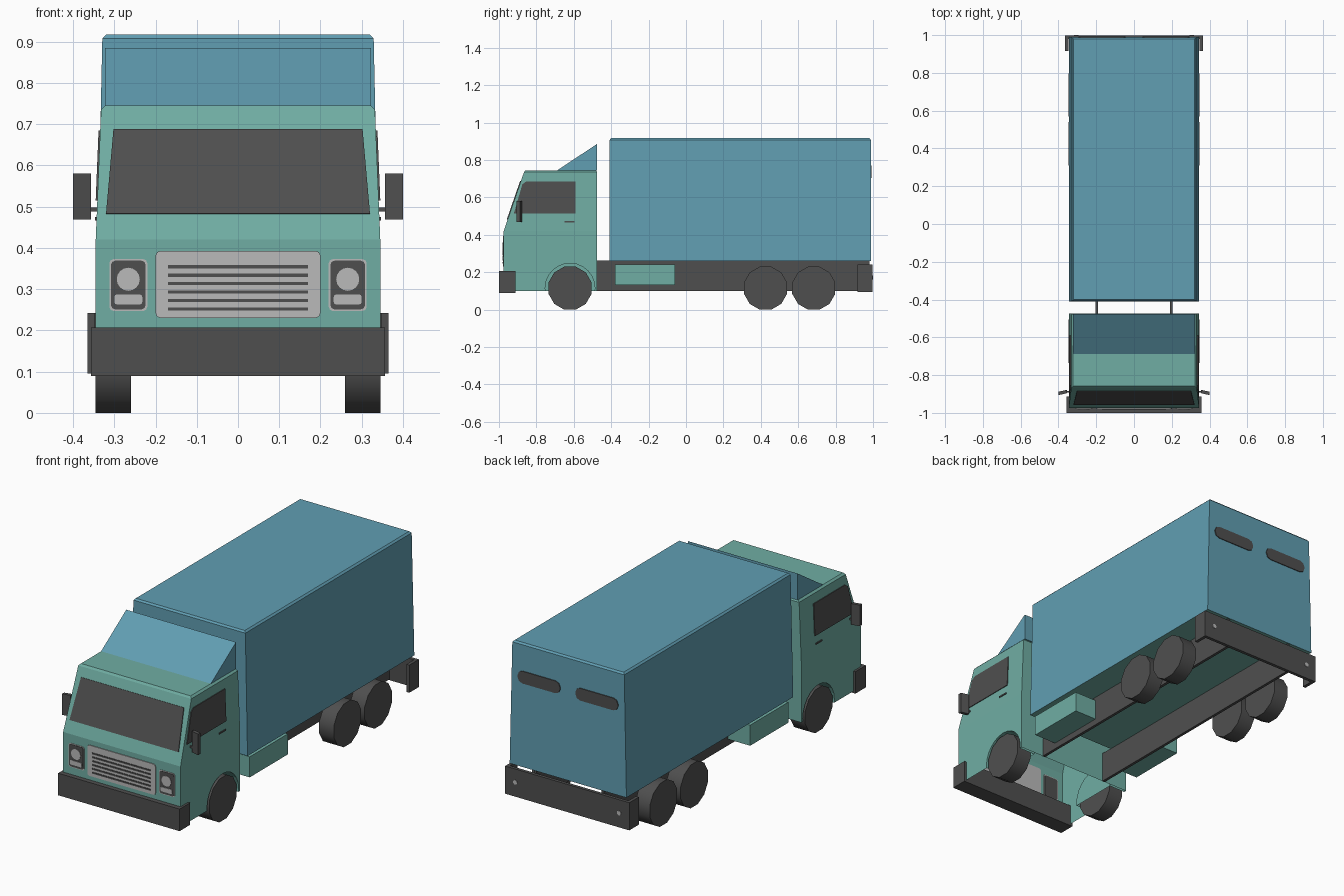
import bpy, bmesh, math
from mathutils import Vector

if "Cube" in bpy.data.objects:
    bpy.data.objects.remove(bpy.data.objects["Cube"])


def material(name, rgb):
    m = bpy.data.materials.new(name)
    lin = [((c + 0.055) / 1.055) ** 2.4 for c in rgb]
    m.diffuse_color = (*lin, 1)
    m.use_nodes = True
    m.node_tree.nodes["Principled BSDF"].inputs["Base Color"].default_value = m.diffuse_color
    return m


TEAL = material("teal_paint", (0.44, 0.68, 0.64))
BLUE = material("blue_paint", (0.38, 0.62, 0.70))
DARK = material("dark_grey", (0.31, 0.31, 0.31))
LIGHT = material("light_grey", (0.73, 0.73, 0.73))


def finish(name, bm, *mats):
    bmesh.ops.recalc_face_normals(bm, faces=bm.faces[:])
    me = bpy.data.meshes.new(name)
    bm.to_mesh(me)
    bm.free()
    for m in mats:
        me.materials.append(m)
    ob = bpy.data.objects.new(name, me)
    bpy.context.collection.objects.link(ob)
    return ob


def slab(name, pts, vec, mat):
    """Prism: outline pts thickened by vec, centred on the outline."""
    bm = bmesh.new()
    h = Vector(vec) / 2
    a = [bm.verts.new(Vector(p) - h) for p in pts]
    b = [bm.verts.new(Vector(p) + h) for p in pts]
    bm.faces.new(a)
    bm.faces.new(b)
    for i in range(len(pts)):
        j = (i + 1) % len(pts)
        bm.faces.new((a[i], a[j], b[j], b[i]))
    return finish(name, bm, mat)


def rings(name, levels, *mats):
    """Closed body through rectangles (z, half width, y front, y back)."""
    bm = bmesh.new()
    loops = [[bm.verts.new(p) for p in
              ((-w, y0, z), (w, y0, z), (w, y1, z), (-w, y1, z))]
             for z, w, y0, y1 in levels]
    bm.faces.new(loops[0])
    bm.faces.new(loops[-1])
    for a, b in zip(loops, loops[1:]):
        for i in range(4):
            j = (i + 1) % 4
            bm.faces.new((a[i], a[j], b[j], b[i]))
    return finish(name, bm, *mats)


def box(name, x0, x1, y0, y1, z0, z1, mat):
    y = (y0 + y1) / 2
    return slab(name, [(x0, y, z0), (x1, y, z0), (x1, y, z1), (x0, y, z1)],
                (0, y1 - y0, 0), mat)


def circle(r, n, phase=0.0):
    return [(r * math.cos(phase + math.tau * i / n),
             r * math.sin(phase + math.tau * i / n)) for i in range(n)]


def rounded(x0, x1, z0, z1, r):
    pts = []
    for k, (cx, cz) in enumerate(((x1 - r, z1 - r), (x0 + r, z1 - r),
                                  (x0 + r, z0 + r), (x1 - r, z0 + r))):
        for t in (0, 0.5, 1):
            a = (k + t) * math.pi / 2
            pts.append((cx + r * math.cos(a), cz + r * math.sin(a)))
    return pts


def badge(name, pts, y, t, mat):
    """Thin plate facing front or back, from x,z points."""
    return slab(name, [(x, y, z) for x, z in pts], (0, t, 0), mat)


def slope(z):           # y of the windscreen plane
    return -0.975 + 0.345 * (z - 0.42)


def side(z):            # half width of the upper cab
    return 0.345 - 0.041 * (z - 0.42)


FRONT_AXLE = (-0.62, 0.115)

# Cab shell with wheel wells, open underneath
cab = rings("cab", [(0.10, 0.345, -0.975, -0.475), (0.42, 0.345, -0.975, -0.475),
                    (0.735, side(0.735), slope(0.735), -0.475),
                    (0.745, 0.322, -0.858, -0.482)], TEAL)
for s in (1, -1):
    cutter = slab("wheel_well_cutter",
                  [(s * 0.35, FRONT_AXLE[0] + a, FRONT_AXLE[1] + b)
                   for a, b in circle(0.133, 24)], (0.2, 0, 0), TEAL)
    cutter.hide_render = True
    mod = cab.modifiers.new("well", "BOOLEAN")
    mod.operation = "DIFFERENCE"
    mod.solver = "EXACT"
    mod.object = cutter
    bpy.context.view_layer.objects.active = cab
    bpy.ops.object.modifier_apply(modifier=mod.name)
    bpy.data.objects.remove(cutter)
bm = bmesh.new()
bm.from_mesh(cab.data)
bottom = [f for f in bm.faces if f.normal.z < -0.9 and f.calc_center_median().z < 0.105]
bmesh.ops.delete(bm, geom=bottom, context="FACES")
bm.to_mesh(cab.data)
bm.free()

# Roof wind deflector
slab("roof_deflector", [(0, -0.69, 0.744), (0, -0.477, 0.744), (0, -0.477, 0.885)],
     (0.645, 0, 0), BLUE)

# Cargo box with a teal underside
cargo = rings("cargo_box", [(0.26, 0.343, -0.41, 0.99), (0.908, 0.329, -0.408, 0.988),
                            (0.917, 0.32, -0.40, 0.98)], BLUE, TEAL)
for p in cargo.data.polygons:
    p.material_index = 1 if p.normal.z < -0.9 else 0

# Rear door slots
for s in (1, -1):
    xs = sorted((s * 0.045, s * 0.295))
    badge("rear_slot", rounded(*xs, 0.705, 0.77, 0.028), 0.989, 0.008, DARK)

# Windscreen and side windows
slab("windscreen", [(x, slope(z), z) for x, z in
                    ((-0.32, 0.482), (0.32, 0.482), (0.302, 0.687), (-0.302, 0.687))],
     (0, -0.008, 0.003), DARK)
for s in (1, -1):
    slab("side_window", [(s * side(z), y, z) for y, z in
                         ((-0.92, 0.515), (-0.59, 0.515), (-0.59, 0.685),
                          (-0.855, 0.685), (-0.875, 0.67))], (0.008, 0, 0), DARK)
    box("door_handle", s * 0.335, s * 0.347, -0.65, -0.597, 0.467, 0.475, DARK)

# Grille with slats
badge("grille", rounded(-0.2, 0.2, 0.23, 0.393, 0.012), -0.975, 0.008, LIGHT)
for i in range(6):
    z = 0.252 + i * 0.0205
    box("grille_slat", -0.17, 0.17, -0.982, -0.976, z - 0.004, z + 0.004, DARK)

# Headlights
for s in (1, -1):
    cx = s * 0.266
    badge("headlight_rim", rounded(cx - 0.046, cx + 0.046, 0.247, 0.373, 0.01),
          -0.975, 0.004, LIGHT)
    badge("headlight_panel", rounded(cx - 0.042, cx + 0.042, 0.251, 0.369, 0.01),
          -0.975, 0.008, DARK)
    badge("headlamp", [(cx + a, 0.324 + b) for a, b in circle(0.028, 16)],
          -0.979, 0.006, LIGHT)
    badge("indicator", rounded(cx - 0.034, cx + 0.034, 0.263, 0.287, 0.006),
          -0.979, 0.006, LIGHT)

# Bumpers
box("front_bumper", -0.357, 0.357, -1.0, -0.912, 0.09, 0.207, DARK)
slab("rear_bumper", [(x, y, 0.1685) for x, y in
                     ((-0.365, 0.917), (-0.365, 0.997), (0.365, 0.997), (0.365, 0.917),
                      (0.348, 0.917), (0.348, 0.98), (-0.348, 0.98), (-0.348, 0.917))],
     (0, 0, 0.147), DARK)
for s in (1, -1):
    badge("tail_light", [(s * 0.305 + a, 0.172 + b) for a, b in circle(0.012, 10)],
          0.997, 0.006, LIGHT)

# Chassis rails, tanks and mirrors
for s in (1, -1):
    box("chassis_rail", s * 0.19, s * 0.205, -0.477, 0.982, 0.10, 0.262, DARK)
    box("side_tank", s * 0.2, s * 0.335, -0.38, -0.06, 0.133, 0.242, TEAL)
    slab("mirror", [(s * x, y, 0.525) for x, y in
                    ((0.356, -0.896), (0.400, -0.906), (0.400, -0.888), (0.356, -0.878))],
         (0, 0, 0.112), DARK)
    box("mirror_arm", s * 0.335, s * 0.36, -0.892, -0.884, 0.488, 0.498, DARK)

# Wheels: one front axle, two rear axles
for y in (FRONT_AXLE[0], 0.425, 0.683):
    for s in (1, -1):
        w = slab("wheel", [(s * 0.303, y + a, 0.115 + b)
                           for a, b in circle(0.119, 12, math.pi / 12)],
                 (0.086, 0, 0), DARK)
        bpy.ops.object.select_all(action="DESELECT")
        w.select_set(True)
        bpy.context.view_layer.objects.active = w
        bpy.ops.object.shade_smooth_by_angle(angle=math.radians(40))
